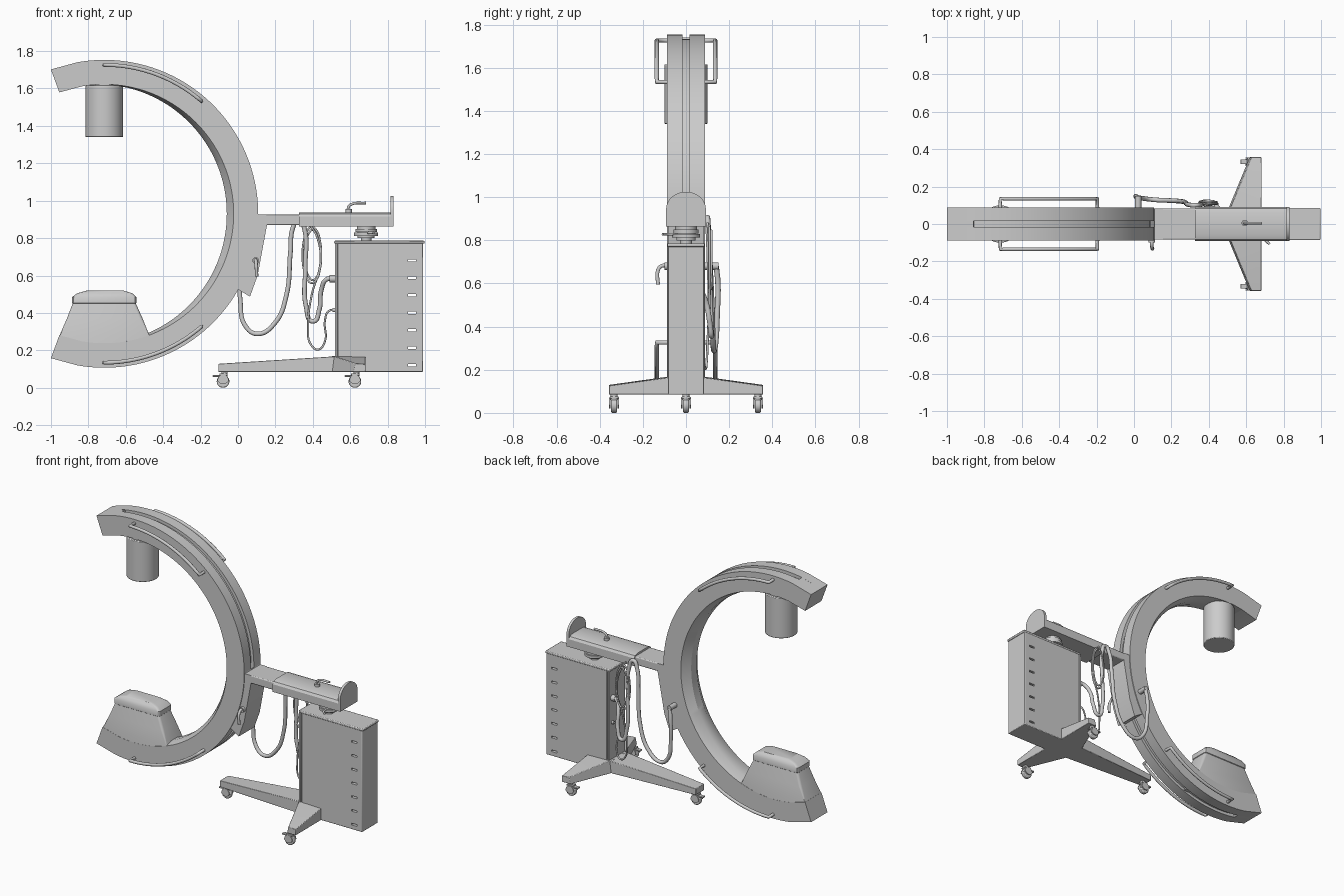
import bpy, bmesh, math
from mathutils import Vector

if "Cube" in bpy.data.objects:
    bpy.data.objects.remove(bpy.data.objects["Cube"])

def mesh_obj(name, bm, bevel=0, seg=2):
    bmesh.ops.recalc_face_normals(bm, faces=bm.faces)
    me = bpy.data.meshes.new(name)
    bm.to_mesh(me)
    bm.free()
    ob = bpy.data.objects.new(name, me)
    bpy.context.collection.objects.link(ob)
    if bevel:
        m = ob.modifiers.new("bevel", 'BEVEL')
        m.width, m.segments, m.limit_method = bevel, seg, 'ANGLE'
        m.angle_limit = math.radians(40)
    return ob

def loft(name, rings, bevel=0, seg=2):
    bm = bmesh.new()
    vs = [[bm.verts.new(p) for p in r] for r in rings]
    n = len(vs[0])
    for a, b in zip(vs, vs[1:]):
        for i in range(n):
            bm.faces.new((a[i], a[(i + 1) % n], b[(i + 1) % n], b[i]))
    bm.faces.new(vs[0])
    bm.faces.new(vs[-1])
    return mesh_obj(name, bm, bevel, seg)

def box(name, x, y, z, bevel=0, seg=2):
    rect = lambda h: [(x[0], y[0], h), (x[1], y[0], h), (x[1], y[1], h), (x[0], y[1], h)]
    return loft(name, [rect(z[0]), rect(z[1])], bevel, seg)

def cyl(name, a, b, r, n=32, bevel=0):
    a, b = Vector(a), Vector(b)
    q = (b - a).to_track_quat('Z', 'Y')
    ring = [q @ Vector((r * math.cos(t), r * math.sin(t), 0))
            for t in (2 * math.pi * i / n for i in range(n))]
    return loft(name, [[a + p for p in ring], [b + p for p in ring]], bevel)

def tube(name, pts, r, smooth=True, cyclic=False):
    cu = bpy.data.curves.new(name, 'CURVE')
    cu.dimensions, cu.bevel_depth, cu.bevel_resolution = '3D', r, 3
    cu.use_fill_caps = True
    if smooth:
        sp = cu.splines.new('BEZIER')
        sp.bezier_points.add(len(pts) - 1)
        for bp, p in zip(sp.bezier_points, pts):
            bp.co = p
            bp.handle_left_type = bp.handle_right_type = 'AUTO'
    else:
        sp = cu.splines.new('POLY')
        sp.points.add(len(pts) - 1)
        for sp_pt, p in zip(sp.points, pts):
            sp_pt.co = (*p, 1)
    sp.use_cyclic_u = cyclic
    ob = bpy.data.objects.new(name, cu)
    bpy.context.collection.objects.link(ob)
    return ob

# C-shaped arm: grooved section swept about the arc centre
CX, CZ, RO, RI = -0.715, 0.93, 0.823, 0.692
def polar(r, t, y):
    return (CX + r * math.cos(t), y, CZ + r * math.sin(t))
def arm_section(deg):
    t = math.radians(deg)
    g = 0.02 if abs(deg) <= 100 else 0.0002
    b = 0.037 * max(0, math.cos(t))
    prof = [(RO, -.088), (RO, -.016), (RO - g, -.016), (RO - g, .016), (RO, .016), (RO, .088),
            (RI, .088), (RI - b, .03), (RI - b, -.03), (RI, -.088)]
    return [polar(r, t, y) for r, y in prof]
degs = [-110.3, -100.05] + [-100 + 2.5 * i for i in range(81)] + [100.05, 110.3]
loft("c_arm", [arm_section(d) for d in degs])

# Curved grab rails on both sides, top and bottom
for s in (-1, 1):
    for v in (-1, 1):
        arc = [math.radians(v * (90 - 40.7 * i / 20)) for i in range(21)]
        pts = [polar(.796, arc[0], s * .08)] + [polar(.796, t, s * .135) for t in arc] \
            + [polar(.796, arc[-1], s * .08)]
        tube("grab_rail", pts, .0105, smooth=False)

# X-ray tube
cyl("source_tube", (CX, 0, 1.34), (CX, 0, 1.615), .1, 48, .004)
cyl("source_collar", (CX, 0, 1.6), (CX, 0, 1.66), .084, 48)

# Detector hood: rounded rectangular sections
def round_rect(z, x0, x1, h, r=.016):
    pts = []
    for cx, cy, a0 in ((x1 - r, h - r, 0), (x0 + r, h - r, 90), (x0 + r, r - h, 180), (x1 - r, r - h, 270)):
        for k in range(4):
            a = math.radians(a0 + 30 * k)
            pts.append((cx + r * math.cos(a), cy + r * math.sin(a), z))
    return pts
loft("detector_hood", [round_rect(*s) for s in (
    (.162, -.998, -.432, .087, .003), (.28, -.954, -.474, .087, .005), (.37, -.915, -.51, .078),
    (.45, -.884, -.546, .066), (.453, -.887, -.543, .07), (.485, -.887, -.543, .07),
    (.505, -.86, -.565, .062), (.519, -.81, -.61, .05))])

# Bracket wedge hugging the arm's outer curve
def bracket(y):
    arc = [polar(RO - .001, math.radians(-29.5 + 29.5 * i / 14), y) for i in range(15)]
    return arc + [(.11, y, .925), (.155, y, .925), (.155, y, .87), (.105, y, .6), (.064, y, .487)]
loft("arm_bracket", [bracket(-.083), bracket(.083)])
tube("bracket_lever", [(.095, -.07, .68), (.095, -.115, .68), (.097, -.13, .66), (.1, -.13, .595)], .009)
cyl("bracket_lever_boss", (.095, -.08, .68), (.095, -.1, .68), .018, 20)

# Horizontal support and sliding housing
box("support_beam", (.11, .34), (-.083, .083), (.87, .925), .006)
def housing(x):
    return [(x, -.092, .863), (x, -.092, .915), (x, -.082, .93), (x, -.06, .938), (x, .06, .938),
            (x, .082, .93), (x, .092, .915), (x, .092, .863)]
loft("slide_housing", [housing(.325), housing(.825)])
def arch(x):
    top = [(x, .092 * math.cos(a), .945 + .08 * math.sin(a)) for a in (math.pi * i / 20 for i in range(21))]
    return top + [(x, -.092, .863), (x, .092, .863)]
loft("end_plate", [arch(.815), arch(.832)])
cyl("lock_boss", (.592, .005, .93), (.592, .005, .955), .017, 20)
tube("lock_lever", [(.59, .005, .94), (.59, .005, .965), (.605, .005, .98), (.685, .005, .988)], .007)

# Swivel joint under the housing
for z0, z1, r in ((.775, .815, .028), (.812, .83, .064), (.832, .85, .058), (.848, .866, .05)):
    cyl("swivel_disc", (.685, 0, z0), (.685, 0, z1), r, 32)
cyl("swivel_core", (.685, 0, .8), (.685, 0, .86), .045)
tube("swivel_lever", [(.7, -.04, .828), (.7, -.08, .828), (.725, -.108, .828)], .007)

# Cabinet with lid, front panel and vent slots
cab = box("cabinet", (.535, .99), (-.084, .084), (.085, .775), .004)
bm = bmesh.new()
for i in range(7):
    r = bmesh.ops.create_cube(bm, size=1)
    bmesh.ops.scale(bm, verts=r["verts"], vec=(.042, .4, .012))
    bmesh.ops.translate(bm, verts=r["verts"], vec=(.931, 0, .12 + .0935 * i))
cut = mesh_obj("vent_cutter", bm)
cut.hide_render = True
cut.hide_viewport = True
cut.display_type = 'WIRE'
mod = cab.modifiers.new("vents", 'BOOLEAN')
mod.object, mod.operation, mod.solver = cut, 'DIFFERENCE', 'EXACT'
box("cabinet_front_panel", (.518, .531), (-.087, .087), (.1, .772), .003)
box("cabinet_front_seam", (.528, .54), (-.08, .08), (.09, .772))
box("cabinet_lid", (.514, .997), (-.086, .086), (.77, .786), .005)

# Base: tapered front leg and two mirrored side legs
def leg_ring(x, h, top):
    return [(x, -h, .085), (x, h, .085), (x, h, top), (x, -h, top)]
loft("front_leg", [leg_ring(-.105, .045, .128), leg_ring(.52, .083, .168), leg_ring(.6, .083, .168)], .003)
for s in (-1, 1):
    def side(y, x0, top):
        return [(x0, s * y, .085), (.682, s * y, .085), (.682, s * y, top - .004), (x0 + .01, s * y, top)]
    loft("side_leg", [side(.05, .49, .17), side(.084, .505, .168), side(.357, .618, .13)], .003)

# Swivel casters with forks and brake tabs
for x, y in ((-.08, 0), (.625, -.333), (.625, .333)):
    cyl("caster_wheel", (x, y - .014, .034), (x, y + .014, .034), .034, 28, .006)
    cyl("caster_stem", (x + .008, y, .06), (x + .008, y, .09), .016, 16)
    for s in (-1, 1):
        def cheek(d):
            half = [(x + .03 * math.cos(a), y + s * d, .036 + .036 * math.sin(a))
                    for a in (math.pi * i / 10 for i in range(11))]
            return half + [(x - .012, y + s * d, .02), (x + .012, y + s * d, .02)]
        loft("caster_fork", [cheek(.016), cheek(.023)])
    box("caster_bridge", (x - .02, x + .025), (y - .02, y + .02), (.066, .076), .002)
    box("caster_brake_tab", (x - .055, x - .012), (y - .013, y + .013), (.058, .068), .003)

# Thick cable looping from the bracket over the beam to the cabinet
cyl("cable_plug", (.022, .07, .68), (.022, .15, .68), .017, 20)
tube("thick_cable", [(.022, .14, .68), (.012, .148, .6), (.012, .145, .47), (.04, .138, .33), (.105, .13, .288),
                     (.2, .125, .35), (.26, .12, .5), (.28, .11, .72), (.295, .103, .86), (.325, .1, .905),
                     (.355, .103, .85), (.36, .11, .65), (.365, .115, .43), (.4, .118, .355), (.435, .11, .42),
                     (.445, .09, .52), (.475, .06, .58), (.525, .05, .582)], .0125)
cyl("cable_socket", (.49, .05, .582), (.522, .05, .582), .02, 20)

# Thin coiled cables
for k, (cx, hx, hz) in enumerate(((.395, .05, .15), (.4, .042, .135))):
    tube("thin_cable_coil", [(cx + hx * math.cos(a), .108 + .01 * k, .71 + hz * math.sin(a))
                             for a in (math.pi * i / 6 for i in range(12))], .0055, cyclic=True)
tube("thin_cable", [(.38, .1, .88), (.425, .106, .8), (.44, .11, .66), (.395, .108, .5), (.375, .1, .33),
                    (.39, .095, .23), (.43, .09, .205), (.465, .08, .25), (.465, .06, .36), (.485, .05, .41),
                    (.522, .05, .415)], .0055)
cyl("thin_cable_socket", (.505, .05, .415), (.522, .05, .415), .011, 16)

# Smooth shading with sharp edges kept
bpy.ops.object.select_all(action='DESELECT')
for ob in bpy.context.scene.objects:
    if ob.type == 'MESH' and ob != cut:
        ob.select_set(True)
        bpy.context.view_layer.objects.active = ob
bpy.ops.object.shade_smooth_by_angle(angle=math.radians(30))
